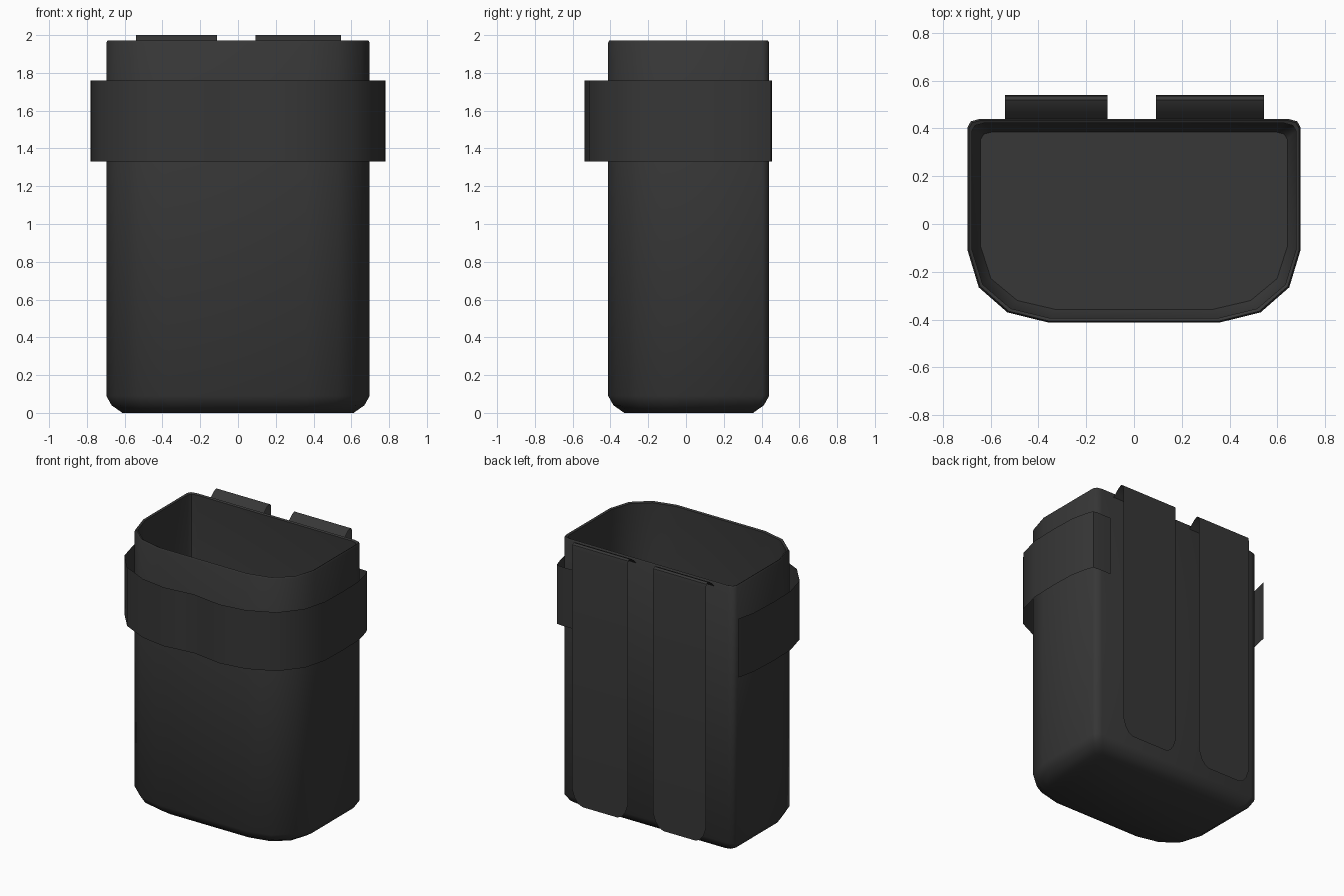
import bpy, bmesh

if "Cube" in bpy.data.objects:
    bpy.data.objects.remove(bpy.data.objects["Cube"])

mat = bpy.data.materials.new("charcoal_fabric")
mat.diffuse_color = (0.038, 0.038, 0.038, 1)
mat.use_nodes = True
mat.node_tree.nodes["Principled BSDF"].inputs["Base Color"].default_value = mat.diffuse_color


def make(name, rows, closed=False, cap=False):
    """Skin a list of equal-length point rows into a sheet or tube."""
    bm = bmesh.new()
    vs = [[bm.verts.new(p) for p in r] for r in rows]
    n = len(rows[0])
    for a, b in zip(vs, vs[1:]):
        for i in range(n if closed else n - 1):
            j = (i + 1) % n
            bm.faces.new((a[i], a[j], b[j], b[i]))
    if cap:
        bm.faces.new(vs[0][::-1])
        bm.faces.new(vs[-1])
    me = bpy.data.meshes.new(name)
    bm.to_mesh(me)
    bm.free()
    ob = bpy.data.objects.new(name, me)
    bpy.context.collection.objects.link(ob)
    me.materials.append(mat)
    bpy.ops.object.select_all(action='DESELECT')
    ob.select_set(True)
    bpy.context.view_layer.objects.active = ob
    bpy.ops.object.shade_smooth_by_angle(angle=0.7)
    return ob


# Pouch body: D-shaped section, bevelled bottom, thin rim, hollow inside
half = [(0.36, -0.412), (0.53, -0.37), (0.65, -0.265), (0.697, -0.11),
        (0.697, 0.405), (0.683, 0.43), (0.645, 0.44)]
section = half + [(-x, y) for x, y in reversed(half)]


def ring(inset, z):
    sx, sy, cy = 1 - inset / 0.697, 1 - inset / 0.426, 0.014
    return [(x * sx, cy + (y - cy) * sy, z) for x, y in section]


make("pouch_body", [ring(d, z) for d, z in (
    (0.085, 0.0), (0.028, 0.04), (0, 0.09), (0, 1.96), (0.006, 1.972),
    (0.018, 1.965), (0.018, 0.09), (0.055, 0.025))], closed=True, cap=True)

# Strap: loose thin band round the front and sides, one end folded behind
path = [(-0.74, 0.453), (-0.77, 0.32), (-0.78, 0.1), (-0.775, -0.1),
        (-0.73, -0.27), (-0.61, -0.41), (-0.42, -0.50), (-0.23, -0.53),
        (-0.1, -0.515), (0, -0.505), (0.1, -0.52), (0.23, -0.537),
        (0.42, -0.51), (0.61, -0.42), (0.73, -0.27), (0.775, -0.1),
        (0.78, 0.1), (0.775, 0.28), (0.76, 0.355), (0.745, 0.41),
        (0.73, 0.45), (0.69, 0.455), (0.585, 0.455)]
make("front_strap", [[(x, y, z) for x, y in path] for z in (1.33, 1.76)])

# Belt loops: thin sheets over the back rim, hanging down with rounded ends
loop = [(0.44, 1.94, 0), (0.465, 1.965, 0), (0.495, 1.99, 0), (0.52, 2.0, 0),
        (0.535, 1.99, 0), (0.54, 1.965, 0), (0.54, 0.21, 0),
        (0.54, 0.15, 0.02), (0.54, 0.11, 0.05), (0.54, 0.095, 0.085)]
for name, x0, x1 in (("left_belt_loop", -0.54, -0.11),
                     ("right_belt_loop", 0.092, 0.545)):
    make(name, [[(x0 + d, y, z), (x1 - d, y, z)] for y, z, d in loop])
